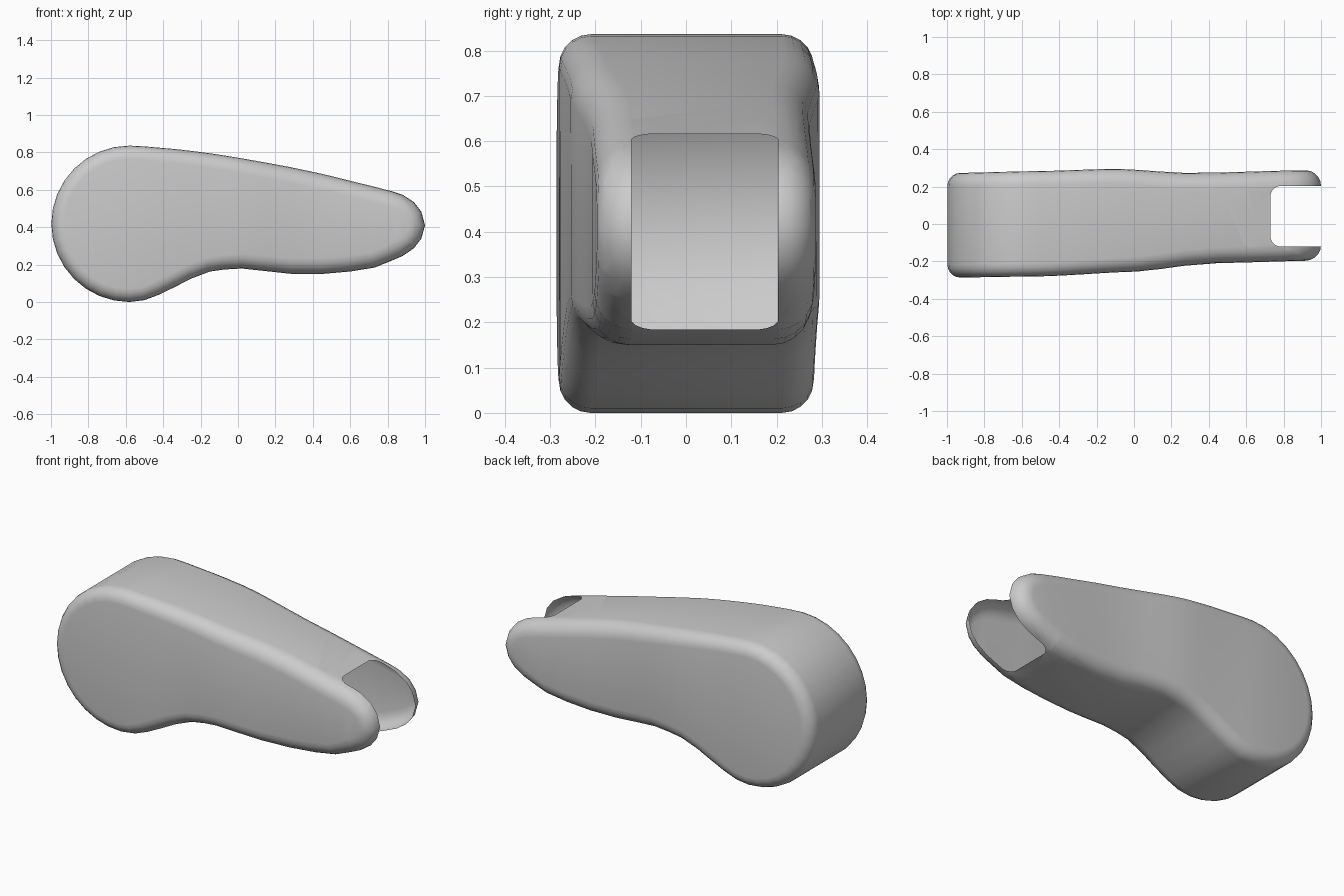
import bpy, bmesh
from math import sin, cos, pi, radians
from mathutils import Vector

if "Cube" in bpy.data.objects:
    bpy.data.objects.remove(bpy.data.objects["Cube"])


def lerp_table(table, x):
    """Smooth interpolation through (x, value) pairs."""
    if x <= table[0][0]:
        return table[0][1]
    for (x0, v0), (x1, v1) in zip(table, table[1:]):
        if x <= x1:
            t = (x - x0) / (x1 - x0)
            t = t * t * (3 - 2 * t) * 0.5 + t * 0.5
            return v0 + (v1 - v0) * t
    return table[-1][1]


# Side outlines seen from the top
BACK = [(-1, .272), (-.5, .283), (-.1, .295), (.3, .272), (.9, .287), (1, .287)]
FRONT = [(-1, -.287), (-.5, -.28), (0, -.255), (.4, -.21), (1, -.195)]
RADIUS = [(-.6, .07), (.4, .085), (1, .082)]

# Front profile: round left end, then (x, top z, bottom z) columns, then tip
CX, CZ, R = -.58, .418, .418
COLUMNS = [(-.5, .832, .01), (-.42, .825, .04), (-.33, .817, .084),
           (-.25, .808, .125), (-.15, .795, .163), (-.07, .783, .174),
           (.02, .768, .179), (.15, .745, .165), (.28, .721, .151),
           (.45, .685, .150), (.6, .648, .163), (.73, .616, .184),
           (.82, .593, .22), (.88, .573, .246), (.94, .535, .287),
           (.98, .483, .338)]
top, bottom = [], []
for i in range(9):
    a = pi / 2 * i / 8
    top.append((CX - R * cos(a), CZ + R * sin(a)))
    bottom.append((CX - R * cos(a), CZ - R * sin(a)))
top += [(x, t) for x, t, b in COLUMNS] + [(1.0, .41)]
bottom += [(x, b) for x, t, b in COLUMNS] + [(1.0, .41)]
loop = [Vector(p) for p in top + bottom[-2:0:-1]]
n, m = len(loop), len(top)

# Inward normals of the clockwise profile
inward = []
for i in range(n):
    d = (loop[(i + 1) % n] - loop[i - 1]).normalized()
    inward.append(Vector((d.y, -d.x)))

bm = bmesh.new()


def add_ring(side_table, sign, angle):
    ring = []
    for p, q in zip(loop, inward):
        r = lerp_table(RADIUS, p.x)
        c = p + q * r * (1 - cos(angle))
        y = lerp_table(side_table, c.x) - sign * r * (1 - sin(angle))
        ring.append(bm.verts.new((c.x, y, c.y)))
    return ring


STEPS = 5
angles = [pi / 2 * k / STEPS for k in range(STEPS + 1)]
rings = [add_ring(FRONT, -1, a) for a in reversed(angles)]
rings += [add_ring(BACK, 1, a) for a in angles]

# Rim and rounded edges
for r0, r1 in zip(rings, rings[1:]):
    for i in range(n):
        j = (i + 1) % n
        bm.faces.new((r0[i], r0[j], r1[j], r1[i]))

# Broad sides, bridged top to bottom column by column
for ring in (rings[0], rings[-1]):
    up = ring[:m]
    low = [ring[0]] + ring[:m - 1:-1] + [ring[m - 1]]
    for i in range(m - 1):
        quad = []
        for v in (up[i], up[i + 1], low[i + 1], low[i]):
            if v not in quad:
                quad.append(v)
        bm.faces.new(quad)
bmesh.ops.recalc_face_normals(bm, faces=bm.faces[:])

# Open slot with rounded inner corners, cut through the hollow shell
X0, Y0, Y1, RC = .73, -.12, .203, .055
planes = [(Vector((X0, 0, 0)), Vector((1, 0, 0))),
          (Vector((0, Y0, 0)), Vector((0, 1, 0))),
          (Vector((0, Y1, 0)), Vector((0, -1, 0)))]
for yc, s in ((Y0 + RC, 1), (Y1 - RC, -1)):
    for deg in (22.5, 45, 67.5):
        no = Vector((cos(radians(deg)), s * sin(radians(deg)), 0))
        planes.append((Vector((X0 + RC, yc, 0)) - no * RC, no))
for co, no in planes:
    near = [f for f in bm.faces if max(v.co.x for v in f.verts) > X0 - .01]
    geom = list({e for f in near for e in f.edges}) + near
    geom += list({v for f in near for v in f.verts})
    bmesh.ops.bisect_plane(bm, geom=geom, plane_co=co, plane_no=no, dist=1e-5)
gone = [f for f in bm.faces
        if all((f.calc_center_median() - co).dot(no) > 0 for co, no in planes)]
bmesh.ops.delete(bm, geom=gone, context='FACES')

mesh = bpy.data.meshes.new("forked_shell_cover")
bm.to_mesh(mesh)
bm.free()
obj = bpy.data.objects.new("forked_shell_cover", mesh)
bpy.context.collection.objects.link(obj)
bpy.context.view_layer.objects.active = obj
obj.select_set(True)
bpy.ops.object.shade_smooth_by_angle(angle=radians(40))
